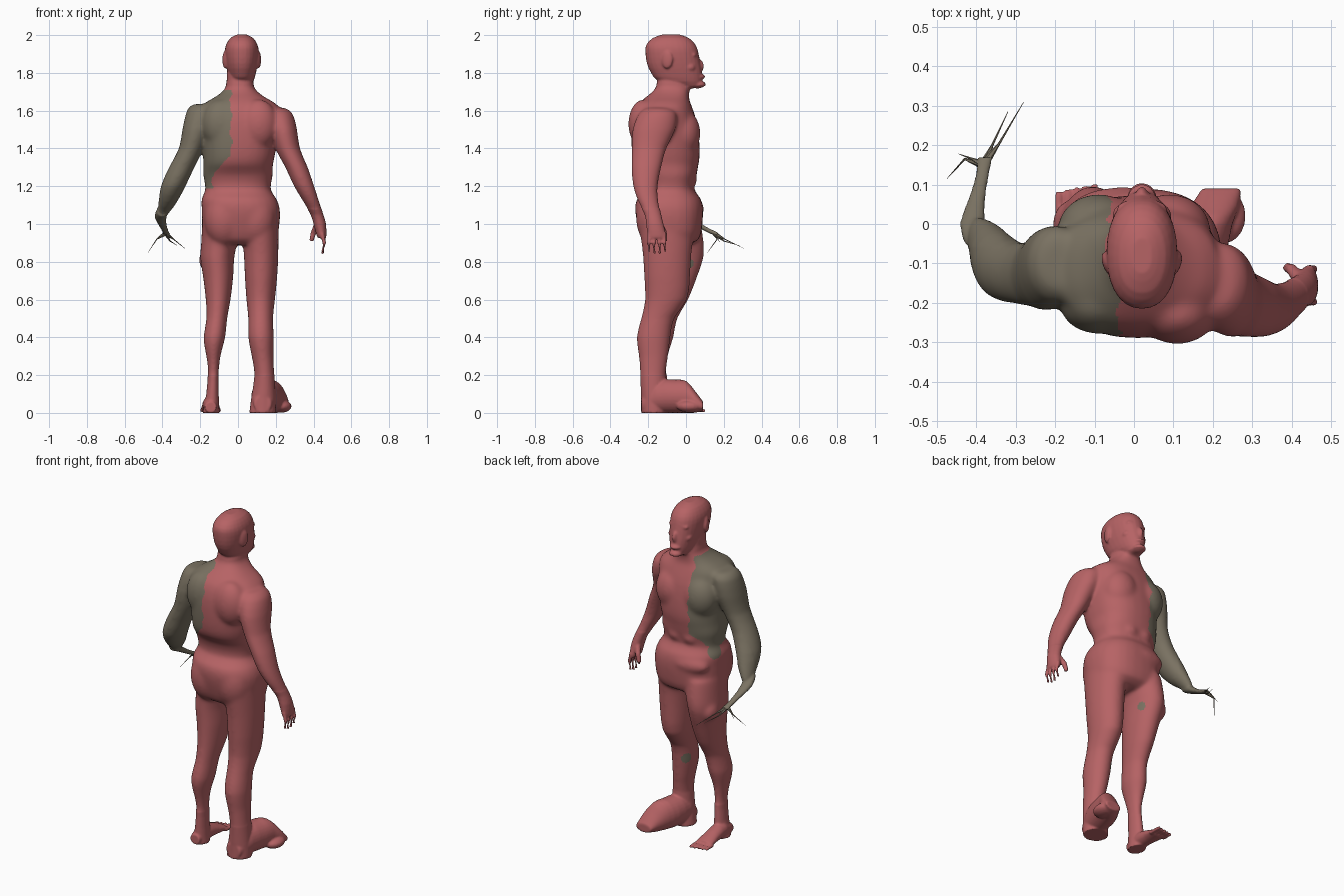
import bpy, bmesh, math
from mathutils import Vector, Matrix


def material(name, rgb):
    m = bpy.data.materials.new(name)
    m.diffuse_color = (*rgb, 1)
    return m


RED = material("red skin", (0.47, 0.125, 0.13))
GREY = material("grey olive flesh", (0.195, 0.168, 0.122))
bm = bmesh.new()


def bridge(mesh, rings):
    """Skin a list of vertex rings and cap both ends."""
    for a, b in zip(rings, rings[1:]):
        n = len(a)
        for i in range(n):
            mesh.faces.new((a[i], a[(i + 1) % n], b[(i + 1) % n], b[i]))
    mesh.faces.new(rings[0])
    mesh.faces.new(rings[-1])


def refine(sections):
    """Add a smooth in-between section in every gap."""
    out = []
    for k in range(len(sections) - 1):
        p0, p3 = sections[max(k - 1, 0)], sections[min(k + 2, len(sections) - 1)]
        p1, p2 = sections[k], sections[k + 1]
        out += [p1, tuple((9 * (b + c) - a - d) / 16 for a, b, c, d in zip(p0, p1, p2, p3))]
    return out + [sections[-1]]


def loft(sections, axis="z", power=2.0, n=28):
    """Sections are (x, y, z, half width, half depth), flat across the axis."""
    rings = []
    for x, y, z, a, b in refine(sections):
        ring = []
        for i in range(n):
            t = 2 * math.pi * i / n
            c, s = math.cos(t), math.sin(t)
            u = a * math.copysign(abs(c) ** (2 / power), c)
            v = b * math.copysign(abs(s) ** (2 / power), s)
            p = (x + u, y + v, z) if axis == "z" else (x + u, y, z + v)
            ring.append(bm.verts.new(p))
        rings.append(ring)
    bridge(bm, rings)


def tube(mesh, points, n=10):
    """Round tube through (x, y, z, radius) points."""
    rings = []
    for k, p in enumerate(points):
        a, b = points[max(k - 1, 0)], points[min(k + 1, len(points) - 1)]
        q = (Vector(b[:3]) - Vector(a[:3])).to_track_quat("Z", "Y")
        rings.append([mesh.verts.new(Vector(p[:3]) + q @ Vector(
            (p[3] * math.cos(2 * math.pi * i / n), p[3] * math.sin(2 * math.pi * i / n), 0)))
            for i in range(n)])
    bridge(mesh, rings)


def blob(centre, radii, turn=0):
    m = (Matrix.Translation(centre) @ Matrix.Rotation(turn, 4, "Z")
         @ Matrix.Diagonal((*radii, 1)))
    bmesh.ops.create_uvsphere(bm, u_segments=20, v_segments=12, radius=1, matrix=m)


# torso and neck
loft([(.01, -.07, 1.80, .07, .08), (.01, -.07, 1.72, .076, .09), (.01, -.10, 1.67, .135, .115),
      (.01, -.115, 1.625, .205, .145), (.01, -.115, 1.55, .21, .17), (.01, -.11, 1.45, .2, .18),
      (.005, -.105, 1.36, .19, .178), (.0, -.1, 1.31, .184, .165), (.0, -.085, 1.26, .185, .142),
      (.0, -.085, 1.185, .172, .128), (.005, -.09, 1.135, .198, .168), (.015, -.09, 1.08, .207, .18),
      (.015, -.085, 1.0, .205, .172), (.01, -.08, .92, .19, .15), (.01, -.09, .89, .13, .1)], power=2.4)

# head
loft([(.02, .025, 1.72, .035, .05), (.02, -.03, 1.755, .062, .115), (.02, -.05, 1.80, .075, .135),
      (.02, -.065, 1.85, .085, .142), (.02, -.075, 1.91, .09, .14), (.02, -.08, 1.95, .083, .13),
      (.02, -.08, 1.985, .06, .095), (.02, -.08, 2.003, .025, .045)], power=2.2)
blob((.02, .04, 1.895), (.065, .024, .02))          # brow
blob((.02, .07, 1.835), (.016, .025, .035))         # nose
blob((.02, .07, 1.78), (.035, .032, .014))          # upper lip
blob((.02, .065, 1.738), (.038, .04, .022))         # chin
for s in (-1, 1):
    blob((.02 + s * .088, -.1, 1.87), (.012, .03, .048), -s * .3)   # ears
    blob((.02 + s * .05, .02, 1.83), (.025, .03, .025))             # cheekbones

# muscles of the trunk
for s in (-1, 1):
    blob((.0 + s * .09, -.015, 1.48), (.105, .092, .125))           # chest
    blob((.01 + s * .1, -.213 - s * .013, 1.53), (.1, .08, .13))    # shoulder blades
    blob((.01 + s * .085, -.165, 1.03), (.105, .1, .15))            # buttocks
    for z in (1.23, 1.31):
        blob((s * .045, .022, z), (.05, .036, .042))                # belly
blob((-.03, .03, 1.08), (.14, .065, .06))                           # belt line

# left leg
loft([(-.09, -.07, 1.0, .1, .15), (-.1, -.055, .9, .095, .15), (-.11, -.055, .82, .09, .148),
      (-.105, -.07, .72, .08, .13), (-.105, -.095, .6, .066, .108), (-.112, -.13, .5, .055, .085),
      (-.125, -.15, .4, .058, .085), (-.13, -.155, .32, .042, .065), (-.13, -.15, .23, .029, .048),
      (-.135, -.145, .1, .033, .052), (-.143, -.145, .0, .045, .055)])
loft([(-.145, -.205, .03, .03, .03), (-.145, -.13, .045, .042, .045), (-.145, -.04, .035, .046, .035),
      (-.145, .04, .018, .052, .018)], "y")
for i in range(5):
    x = -.191 + i * .023
    tube(bm, [(x, .02, .014, .010), (x, .07, .014, .0095), (x, .103 - .005 * (4 - i), .012, .008)])
blob((-.165, .0, .81), (.042, .06, .06))            # torn thigh bump

# right leg with its swollen foot
loft([(.115, -.1, 1.0, .1, .15), (.122, -.1, .85, .092, .13), (.122, -.1, .72, .086, .122),
      (.12, -.105, .6, .076, .112), (.12, -.15, .5, .066, .088), (.122, -.172, .4, .068, .09),
      (.13, -.172, .3, .058, .078), (.14, -.175, .2, .053, .068), (.135, -.17, .08, .065, .068),
      (.13, -.17, .0, .07, .068)])
loft([(.13, -.235, .045, .045, .045), (.14, -.16, .085, .07, .085), (.16, -.06, .088, .078, .088),
      (.18, .0, .085, .07, .085), (.205, .045, .06, .062, .06), (.222, .09, .035, .05, .025)], "y")
blob((.228, .02, .035), (.056, .07, .034))

# right arm
loft([(.2, -.15, 1.615, .05, .06), (.215, -.15, 1.585, .075, .1), (.238, -.17, 1.5, .075, .115),
      (.262, -.195, 1.4, .066, .092), (.31, -.21, 1.3, .06, .08), (.35, -.215, 1.2, .054, .066),
      (.387, -.2, 1.12, .043, .055), (.418, -.175, 1.05, .034, .044), (.433, -.165, 1.0, .033, .046),
      (.442, -.155, .94, .026, .05), (.445, -.155, .925, .02, .048)])
for i in range(4):
    y = -.198 + i * .028
    tip = .836 + .012 * abs(i - 1.5)
    tube(bm, [(.445, y, .95, .011), (.457, y, .9, .0105), (.447, y + .004, tip, .009)])
tube(bm, [(.42, -.14, 1.0, .017), (.4, -.115, .955, .015), (.388, -.11, .91, .012)])    # thumb

# left arm, ending in a torn forearm
loft([(-.185, -.1, 1.635, .05, .06), (-.195, -.1, 1.605, .075, .095), (-.22, -.115, 1.5, .075, .105),
      (-.247, -.125, 1.4, .066, .088), (-.298, -.125, 1.3, .068, .078), (-.343, -.105, 1.2, .066, .085),
      (-.37, -.065, 1.12, .05, .07), (-.39, -.03, 1.07, .033, .045), (-.4, -.01, 1.04, .02, .025)])
loft([(-.4, -.05, 1.07, .03, .03), (-.41, .0, 1.04, .032, .025), (-.4, .06, 1.0, .022, .016),
      (-.386, .12, .965, .017, .013), (-.378, .17, .945, .02, .01)], "y")

# fuse the parts into one skin
bmesh.ops.recalc_face_normals(bm, faces=bm.faces)
raw = bpy.data.meshes.new("body_parts")
bm.to_mesh(raw)
bm.free()
parts = bpy.data.objects.new("body_parts", raw)
bpy.context.collection.objects.link(parts)
rm = parts.modifiers.new("fuse", "REMESH")
rm.mode, rm.voxel_size = "VOXEL", .0062
sm = parts.modifiers.new("soften", "SMOOTH")
sm.factor, sm.iterations = .5, 3
skin = bpy.data.meshes.new_from_object(parts.evaluated_get(bpy.context.evaluated_depsgraph_get()))
bpy.data.objects.remove(parts)

# melt the muscles together, leaving face, hand, feet and wound crisp
soft = bmesh.new()
soft.from_mesh(skin)
melt = [v for v in soft.verts if .2 < v.co.z < 1.73 and not (v.co.x > .36 and v.co.z < 1.08)
        and not (v.co.x < -.33 and v.co.y > -.06)]
for _ in range(24):
    bmesh.ops.smooth_vert(soft, verts=melt, factor=.5, use_axis_x=True, use_axis_y=True, use_axis_z=True)
soft.to_mesh(skin)
soft.free()
body = bpy.data.objects.new("body", skin)
bpy.context.collection.objects.link(body)
skin.materials.clear()
skin.materials.append(RED)
skin.materials.append(GREY)


def is_grey(p):
    """Left arm and left side of the chest, with a ragged border."""
    wobble = .006 * math.sin(p.z * 45) + .004 * math.sin(p.z * 90 + p.y * 30)
    if p.x < -.21 and p.z > .9 or (p.x < -.33 and p.y > -.1 and p.z > .85):
        return True
    back = p.y < -.1
    edge = -.037 if back else -.06
    drop = 1.36 if back else 1.27
    edge -= min(max(drop - p.z, 0) * 1.1, .095)
    if 1.185 + wobble < p.z < 1.71 and p.x < edge + wobble:
        return True
    return any((p - Vector(c)).length < r for c, r in (
        ((-.175, -.03, 1.16), .045), ((-.035, .02, .79), .025), ((.075, -.11, .42), .03)))


for f in skin.polygons:
    f.material_index = int(is_grey(f.center))
    f.use_smooth = True

# ragged shreds hanging from the torn forearm
shreds = bmesh.new()
root = (-.382, .15, .95)
for mid, tip in (((-.342, .205, .92), (-.28, .31, .87)), ((-.36, .2, .91), (-.32, .285, .885)),
                 ((-.43, .165, .92), (-.475, .115, .85)), ((-.41, .165, .94), (-.445, .178, .9))):
    tube(shreds, [(*root, .012), (*mid, .003), (*tip, .0006)], 6)
bmesh.ops.recalc_face_normals(shreds, faces=shreds.faces)
me = bpy.data.meshes.new("forearm_shreds")
shreds.to_mesh(me)
shreds.free()
me.materials.append(GREY)
bpy.context.collection.objects.link(bpy.data.objects.new("forearm_shreds", me))
